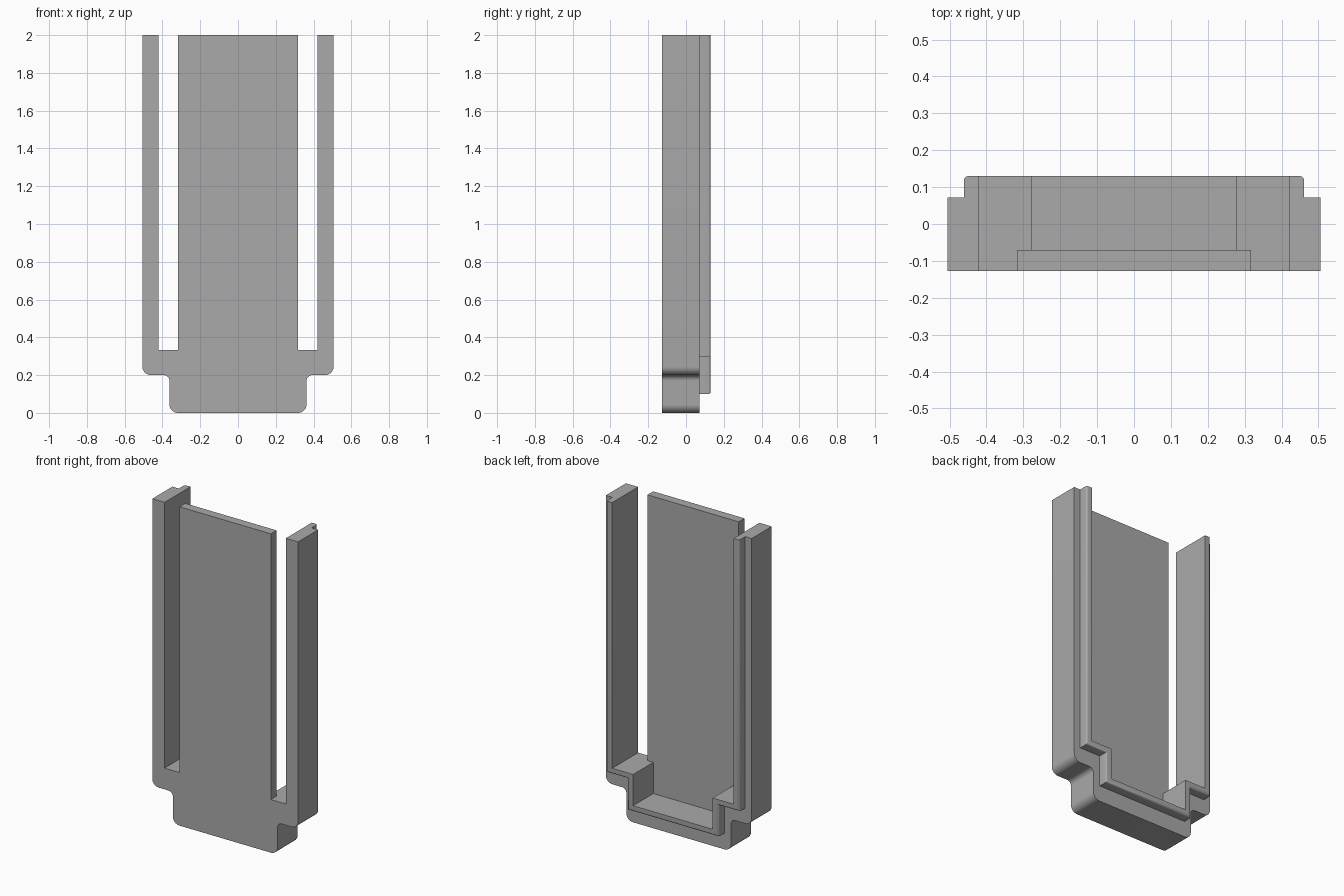
import bpy
import bmesh
import math

cube = bpy.data.objects.get("Cube")
if cube:
    bpy.data.objects.remove(cube)

TOP, FRONT, BACK = 2.0, -0.127, 0.13
SHOULDER_Y, PANEL_Y = 0.072, -0.07

grey = bpy.data.materials.new("plain grey")
grey.use_nodes = True
colour = (0.4, 0.4, 0.4, 1)
grey.diffuse_color = colour
grey.node_tree.nodes["Principled BSDF"].inputs["Base Color"].default_value = colour


def arc(cx, cz, r, start, end, steps=8):
    """Points of a corner round, angles in degrees."""
    angles = [math.radians(start + (end - start) * i / steps) for i in range(steps + 1)]
    return [(cx + r * math.cos(a), cz + r * math.sin(a)) for a in angles]


def mirrored(half):
    """Close a right-hand profile with its reflection."""
    return half + [(-x, z) for x, z in reversed(half)]


def prism(name, profile, y0, y1, round_back=0):
    """Extrude an x-z profile from y0 to y1, optionally rounding its back rim."""
    bm = bmesh.new()
    face = bm.faces.new([bm.verts.new((x, y0, z)) for x, z in profile])
    new = bmesh.ops.extrude_face_region(bm, geom=[face])["geom"]
    bmesh.ops.translate(bm, verts=[v for v in new if isinstance(v, bmesh.types.BMVert)],
                        vec=(0, y1 - y0, 0))
    bmesh.ops.recalc_face_normals(bm, faces=bm.faces)
    if round_back:
        rim = [e for e in bm.edges
               if all(v.co.y > y1 - 1e-4 for v in e.verts)
               and not all(v.co.z > TOP - 1e-4 for v in e.verts)]
        bmesh.ops.bevel(bm, geom=rim, offset=round_back, segments=4,
                        profile=0.5, affect='EDGES')
    mesh = bpy.data.meshes.new(name)
    bm.to_mesh(mesh)
    bm.free()
    mesh.materials.append(grey)
    obj = bpy.data.objects.new(name, mesh)
    bpy.context.collection.objects.link(obj)
    return obj


def combine(target, other, operation):
    """Apply a boolean and discard the helper."""
    mod = target.modifiers.new(operation.lower(), 'BOOLEAN')
    mod.operation, mod.object, mod.solver = operation, other, 'EXACT'
    bpy.ops.object.select_all(action='DESELECT')
    bpy.context.view_layer.objects.active = target
    target.select_set(True)
    bpy.ops.object.modifier_apply(modifier=mod.name)
    bpy.data.objects.remove(other)


# Outer body with rounded shoulders and foot
R, FILLET = 0.045, 0.03
W, FOOT, STEP = 0.506, 0.363, 0.2
half = (arc(FOOT - R, R, R, -90, 0)
        + arc(FOOT + FILLET, STEP - FILLET, FILLET, 180, 90)
        + arc(W - R, STEP + R, R, -90, 0)
        + [(W, TOP)])
body = prism("stepped_tray", mirrored(half), FRONT, SHOULDER_Y)

# Narrower raised lip at the back
lip = [(0.316, 0.1), (0.316, 0.297), (0.461, 0.297), (0.461, TOP)]
combine(body, prism("raised_lip", mirrored(lip), 0, BACK, 0.012), 'UNION')

# Side slots, cut right through
LEDGE, OVER = 0.333, TOP + 0.2
for side in (-1, 1):
    slot = [(side * x, z) for x, z in
            ((0.317, LEDGE), (0.421, LEDGE), (0.421, OVER), (0.317, OVER))]
    combine(body, prism("slot_cutter", slot, -0.5, 0.5), 'DIFFERENCE')

# Open cavity behind the front panel
cavity = [(0.276, 0.137), (0.276, LEDGE), (0.37, LEDGE), (0.37, OVER)]
combine(body, prism("cavity_cutter", mirrored(cavity), PANEL_Y, 0.5), 'DIFFERENCE')

bpy.ops.object.shade_smooth_by_angle(angle=math.radians(30))
